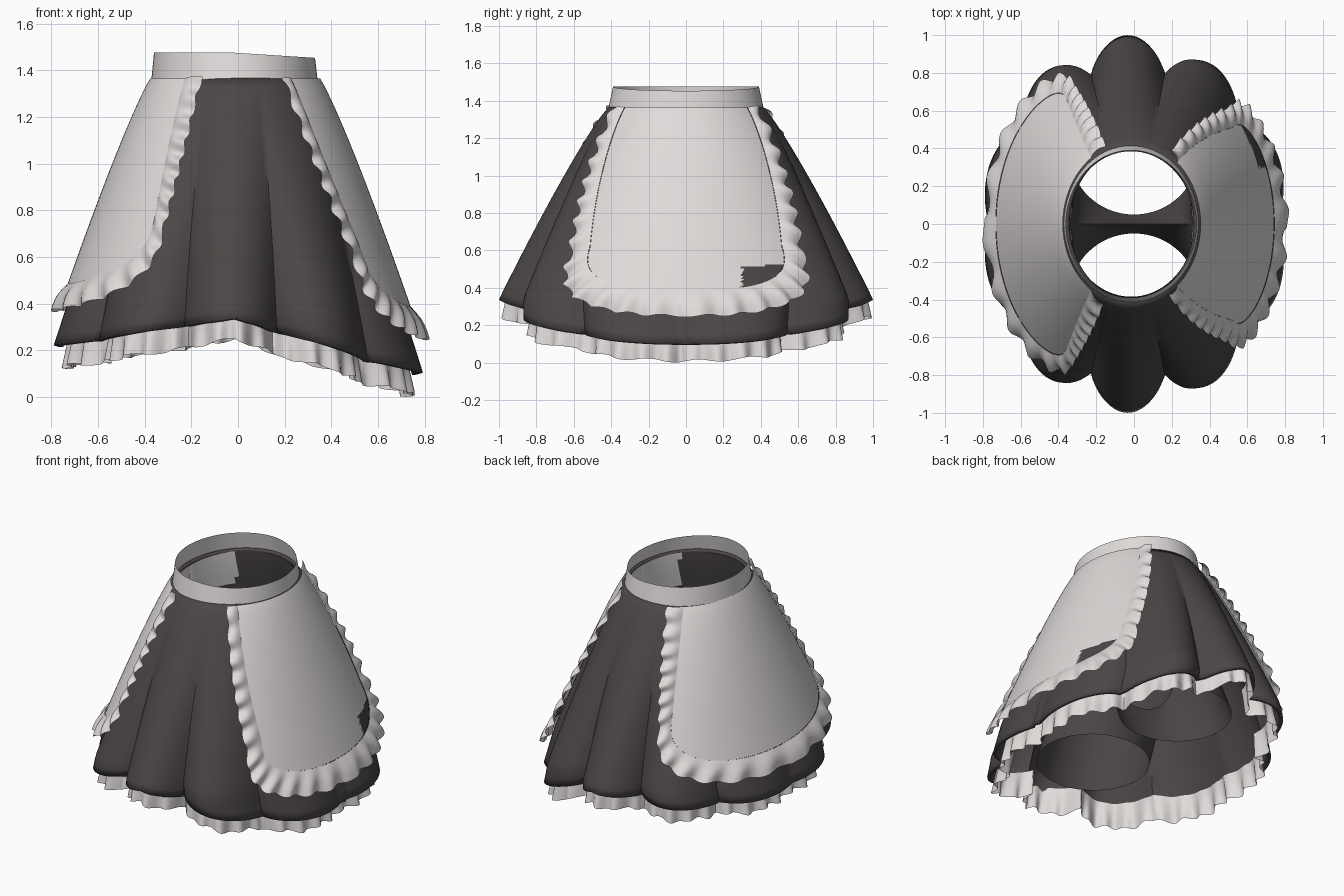
import bpy
from math import sin, cos, acos, pi, radians

if "Cube" in bpy.data.objects:
    bpy.data.objects.remove(bpy.data.objects["Cube"])


def material(name, rgb):
    m = bpy.data.materials.new(name)
    m.use_nodes = True
    m.diffuse_color = (*rgb, 1)
    m.node_tree.nodes["Principled BSDF"].inputs["Base Color"].default_value = (*rgb, 1)
    return m


WHITE = material("white cloth", (0.74, 0.71, 0.70))
DARK = material("charcoal cloth", (0.07, 0.062, 0.06))
TOP = 1.37


def sheet(name, rows, cols, point, mats, closed=True, thickness=0):
    """Grid surface: point(u, v) with u across and v from top to bottom, both 0..1."""
    w = cols if closed else cols + 1
    verts = [point(c / cols, r / rows) for r in range(rows + 1) for c in range(w)]
    faces = [(r * w + c, (r + 1) * w + c, (r + 1) * w + (c + 1) % w, r * w + (c + 1) % w)
             for r in range(rows) for c in range(cols)]
    mesh = bpy.data.meshes.new(name)
    mesh.from_pydata(verts, [], faces)
    for m in mats:
        mesh.materials.append(m)
    mesh.shade_smooth()
    mesh.set_sharp_from_angle(angle=radians(50))
    ob = bpy.data.objects.new(name, mesh)
    bpy.context.collection.objects.link(ob)
    if thickness:
        mod = ob.modifiers.new("cloth thickness", 'SOLIDIFY')
        mod.thickness = thickness
        mod.offset = -1
    return ob


def flare(phi, z, out=0.0, scale=1.0):
    """Point on the smooth flared body, pushed outward by out."""
    t = max(0, (TOP - z) / 1.03)
    return ((0.345 + 0.41 * t ** 0.87) * scale * cos(phi) - 0.012 + out * cos(phi),
            (0.41 + 0.59 * min(t, 1) ** 0.87) * scale * sin(phi) + out * sin(phi),
            z + 0.35 * out)


def pleat(phi, z):
    """Scale factor that cuts ten rounded pleats, deeper toward the hem."""
    t = max(0, (TOP - z) / 1.03)
    depth = 0.06 + 0.12 * sin(phi) ** 2
    fold = acos(max(-1, min(1, cos(phi)))) - radians(92)
    return 1 - depth * t * (1 - abs(cos(5 * fold)) ** 0.8)


def hem(phi):
    return 0.34 - 0.18 * abs(cos(phi)) - 0.06 * cos(phi)


# Pleated skirt
def skirt_point(u, v):
    phi = 2 * pi * u
    z = TOP + (hem(phi) - TOP) * v
    return flare(phi, z, 0, pleat(phi, z))


sheet("skirt", 24, 200, skirt_point, [DARK], thickness=0.02)


# Petticoat frill under the hem
def frill_point(u, v):
    phi = 2 * pi * u
    z = hem(phi)
    wave = sin(44 * phi) * (0.004 + 0.016 * v)
    out = -0.046 - 0.03 * abs(cos(phi)) + 0.022 * v + wave
    x, y, _ = flare(phi, z, out, pleat(phi, z))
    return x, y, z + 0.07 - 0.17 * v + 0.008 * v * (1 + sin(22 * phi))


sheet("petticoat_frill", 4, 440, frill_point, [WHITE])


# Waistband
def band_point(u, v):
    phi = 2 * pi * u
    top = 1.475 - 0.022 * max(0, cos(phi))
    return ((0.345 + 0.011 * v) * cos(phi) - 0.015,
            (0.39 + 0.025 * v) * sin(phi), top + (1.36 - top) * v)


sheet("waistband", 3, 96, band_point, [WHITE])


# Aprons on both sides: smooth panel with a ruffled border
def outline(k, wide, top_wide, low, corner):
    """Half outline from bottom middle (k=0) round the corner to the top (k=1)."""
    if k < 0.5:
        a = max(k, 0.004) * pi
        return radians(wide) * sin(a) ** 0.8, corner - (corner - low) * max(cos(a), 0) ** 0.75
    f = 2 * k - 1
    return radians(wide + (top_wide - wide) * f), corner + (1.36 - corner) * f


def apron(side, facing, inner, outer):
    def panel_point(u, v):
        phi, z = outline(1 - v, *inner)
        return flare(facing + phi * (2 * u - 1), z, 0.012)

    def ruffle_point(u, v):
        s = 2 * u - 1
        (p0, z0), (p1, z1) = outline(abs(s), *inner), outline(abs(s), *outer)
        swing = 2 * pi * 13 * s + 1.5 * sin(9 * s)
        reach = (1 - v) * (1 + 0.06 * sin(swing + 1))
        phi, z = p0 + (p1 - p0) * reach, z0 + (z1 - z0) * reach
        out = 0.014 + (1 - v) * (0.014 + 0.016 * sin(swing)) + 0.012 * sin(pi * v)
        return flare(facing + (phi if s > 0 else -phi), z, out)

    panel = sheet(side + "_apron_panel", 60, 48, panel_point, [WHITE, DARK], closed=False)
    sheet(side + "_apron_ruffle", 5, 320, ruffle_point, [WHITE], closed=False)
    return panel


left_panel = apron("left", 0, (36, 49, 0.38, 0.62), (43, 58, 0.24, 0.57))
apron("right", pi, (56, 54, 0.48, 0.76), (62, 68, 0.36, 0.72))

# Dark patch showing at one lower corner of the apron
for face in left_panel.data.polygons:
    if face.center.y > 0.3 and face.center.z < 0.49 + 0.07 * face.center.y:
        face.material_index = 1


# Shorts: each leg runs from half the waist and the crotch seam to a round opening
def shorts(name, s):
    def leg_point(u, v):
        a = 2 * pi * u * s
        x0 = 0.335 * cos(a) - 0.015
        up = sin(a) * s
        y0 = 0.385 * max(up, 0)
        z0 = 1.36 if up >= 0 else 1.36 - 0.85 * (-up) ** 0.5
        x1, y1, z1 = 0.34 * cos(a), 0.38 + 0.33 * up, 0.29
        f = v ** 1.3
        x = (x0 + (x1 - x0) * f) * (1 - 0.08 * sin(pi * v))
        return x, s * (y0 + (y1 - y0) * f), z0 + (z1 - z0) * v

    leg = sheet(name, 24, 72, leg_point, [DARK, WHITE])
    # White lining behind the aprons, just below the waist
    for face in leg.data.polygons:
        c = face.center
        reach = 1.15 if c.x > 0 else 1.4
        if c.z > 1.12 and abs(c.y) < reach * abs(c.x):
            face.material_index = 1


shorts("back_shorts_leg", 1)
shorts("front_shorts_leg", -1)
